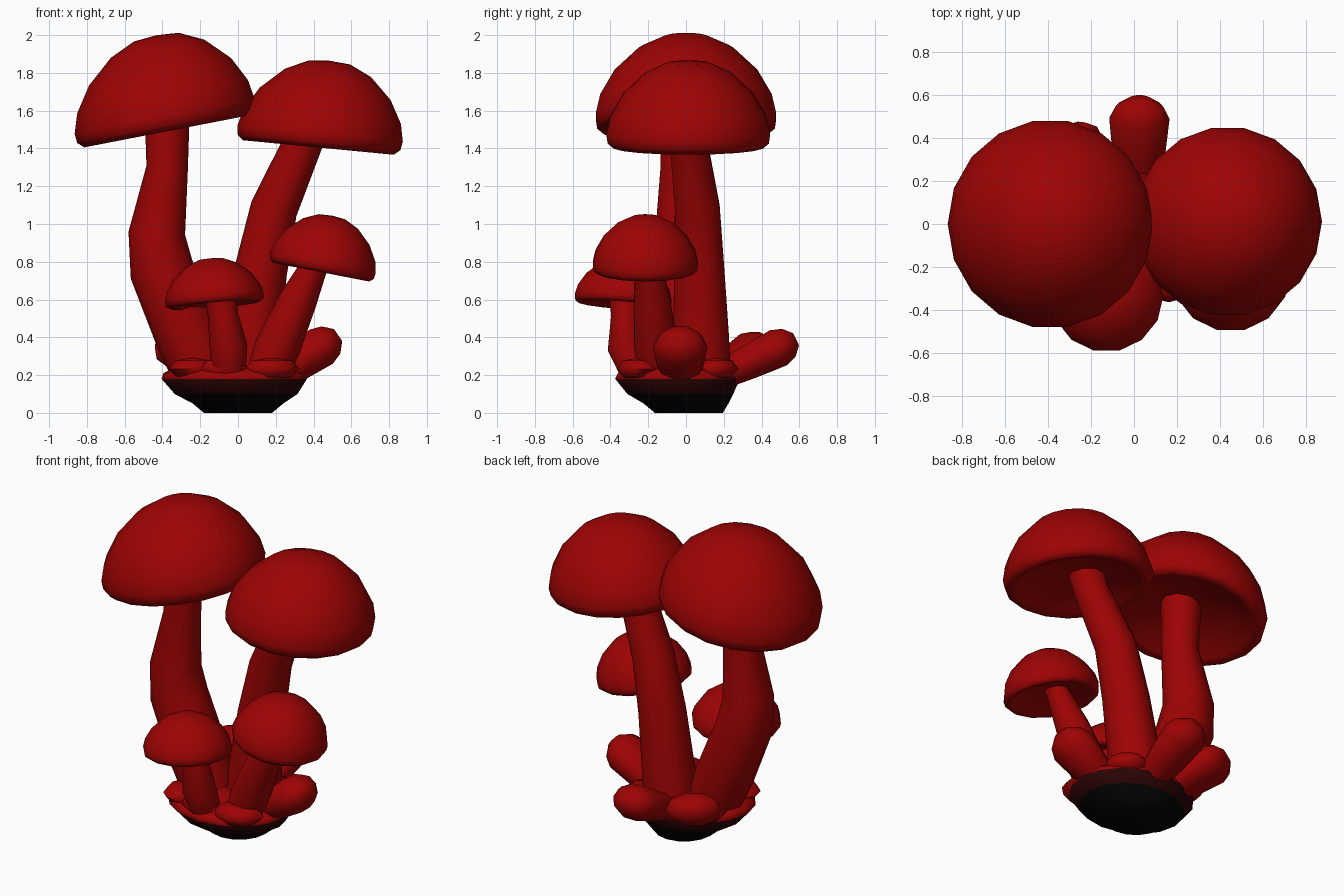
import bpy, bmesh, math
from mathutils import Vector, Matrix

if "Cube" in bpy.data.objects:
    bpy.data.objects.remove(bpy.data.objects["Cube"])


def material(name, rgb):
    m = bpy.data.materials.new(name)
    m.diffuse_color = (*rgb, 1)
    m.use_nodes = True
    m.node_tree.nodes["Principled BSDF"].inputs["Base Color"].default_value = m.diffuse_color
    return m


RED = material("deep red", (0.34, 0.001, 0.001))
DARK = material("dark brown red", (0.022, 0.001, 0.001))
BLACK = material("soil black", (0.001, 0.001, 0.001))


def skin(name, rings, mats=(RED,), rule=None, angle=70):
    """Join rings of points into a closed smooth skin; a one-point ring is a pole."""
    bm = bmesh.new()
    rows = [[bm.verts.new(p) for p in ring] for ring in rings]
    for a, b in zip(rows, rows[1:]):
        n = max(len(a), len(b))
        for i in range(n):
            j = (i + 1) % n
            if len(a) == 1:
                bm.faces.new((a[0], b[j], b[i]))
            elif len(b) == 1:
                bm.faces.new((a[i], a[j], b[0]))
            else:
                bm.faces.new((a[i], a[j], b[j], b[i]))
    for row in (rows[0], rows[-1]):
        if len(row) > 1:
            bm.faces.new(row)
    bmesh.ops.recalc_face_normals(bm, faces=bm.faces)
    for f in bm.faces:
        f.smooth = True
        if rule:
            f.material_index = rule(f.calc_center_median())
    me = bpy.data.meshes.new(name)
    bm.to_mesh(me)
    bm.free()
    me.set_sharp_from_angle(angle=math.radians(angle))
    for m in mats:
        me.materials.append(m)
    ob = bpy.data.objects.new(name, me)
    bpy.context.collection.objects.link(ob)
    return ob


def circle(rx, ry, n, z=0.0, cx=0.0, cy=0.0):
    return [Vector((cx + rx * math.cos(2 * math.pi * i / n),
                    cy + ry * math.sin(2 * math.pi * i / n), z)) for i in range(n)]


# domed cap with rounded rim and hollow underside (radius, height as fractions)
CAP = [(0, 1), (.25, .98), (.52, .86), (.79, .62), (.95, .36), (1, .16),
       (.985, .06), (.91, 0), (.82, .04), (.6, .13), (.3, .19), (0, .2)]


def cap(name, pos, radius, height, tilt_x, tilt_y, n, lean=0.0):
    rings = [circle(r * radius, r * radius, n, h * height, lean * h) if r
             else [Vector((lean * h, 0, h * height))] for r, h in CAP]
    ob = skin(name, rings)
    ob.matrix_world = (Matrix.Translation(pos)
                       @ Matrix.Rotation(math.radians(tilt_y), 4, 'Y')
                       @ Matrix.Rotation(math.radians(tilt_x), 4, 'X'))


def tube(name, path, n=10):
    """Tapered tube through (x, y, z, radius) points."""
    pts = [Vector(p[:3]) for p in path]
    rings = []
    for i, p in enumerate(path):
        d = pts[min(i + 1, len(pts) - 1)] - pts[max(i - 1, 0)]
        q = Vector((0, 0, 1)).rotation_difference(d)
        rings.append([pts[i] + q @ v for v in circle(p[3], p[3], n)])
    skin(name, rings)


def bud(name, start, end, wide, thick):
    """Stubby flattened sprout with a rounded tip."""
    a, b = Vector(start), Vector(end)
    d = (b - a).normalized()
    side = d.cross(Vector((0, 0, 1))).normalized()
    up = side.cross(d)
    steps = [(a, .7), (a.lerp(b, .5), .88), (b, 1),
             (b + d * thick * .55, .8), (b + d * thick * .95, .35)]
    skin(name, [[c + side * v.x + up * v.y for v in circle(wide * s, thick * s, 10)]
                for c, s in steps])


# caps
cap("tall_left_cap", (-.38, 0, 1.49), .485, .51, 0, -11, 18, .045)
cap("tall_right_cap", (.425, .012, 1.405), .44, .463, 0, 5.5, 18, .015)
cap("small_right_cap", (.44, -.215, .745), .285, .305, 0, 11, 14)
cap("small_front_cap", (-.122, -.335, .57), .263, .25, -4, -5, 14)

# stems
tube("tall_left_stem", [(-.19, -.02, .22, .16), (-.26, -.02, .4, .175), (-.405, -.02, .76, .17),
                        (-.43, -.02, .95, .15), (-.375, -.03, 1.3, .11), (-.375, -.02, 1.62, .12)])
tube("tall_right_stem", [(.05, .08, .21, .165), (.07, .08, .4, .155), (.12, .07, .75, .14),
                         (.19, .06, 1.08, .125), (.34, .015, 1.42, .105), (.38, .01, 1.55, .11)])
tube("small_right_stem", [(.16, -.15, .23, .11), (.21, -.16, .35, .12), (.32, -.18, .6, .10),
                          (.41, -.2, .79, .07), (.43, -.21, .85, .075)])
tube("small_front_stem", [(-.05, -.26, .21, .09), (-.05, -.32, .35, .1),
                          (-.08, -.32, .52, .08), (-.1, -.33, .66, .085)])

# young sprouts
bud("right_sprout", (.2, -.03, .185), (.44, -.03, .35), .145, .115)
bud("back_sprout", (.02, .17, .19), (.025, .49, .345), .14, .108)
bud("back_left_sprout", (-.15, .14, .19), (-.305, .355, .335), .165, .1)

# low lumps around the foot
LUMPS = [(.18, -.25, .15, .11, 15), (-.24, -.19, .13, .12, 30), (-.24, .12, .15, .11, -50),
         (.0, .16, .15, .1, 0), (.19, .16, .13, .1, -45), (-.07, -.27, .13, .09, 0)]
for i, (x, y, rx, ry, turn) in enumerate(LUMPS):
    prof = [(0, -.055), (.7, -.045), (1, 0), (.75, .045), (0, .06)]
    rings = [circle(r * rx, r * ry, 10, h) if r else [Vector((0, 0, h))] for r, h in prof]
    ob = skin(f"foot_lump_{i + 1}", rings)
    ob.location = (x, y, .232)
    ob.rotation_euler.z = math.radians(turn)

# soil foot: black underneath, dark band, red top
FOOT = [(.18, .18, 0, 0, .015), (.24, .225, .05, 0, 0), (.325, .28, .1, -.01, -.03),
        (.385, .33, .18, -.02, -.045), (.375, .315, .21, -.02, -.045),
        (.3, .26, .25, -.02, -.03)]
rings = [circle(rx, ry, 16, z, cx, cy) for rx, ry, z, cx, cy in FOOT]
skin("soil_foot", rings, (RED, DARK, BLACK),
     lambda c: 2 if c.z < .1 else 1 if c.z < .18 else 0)
